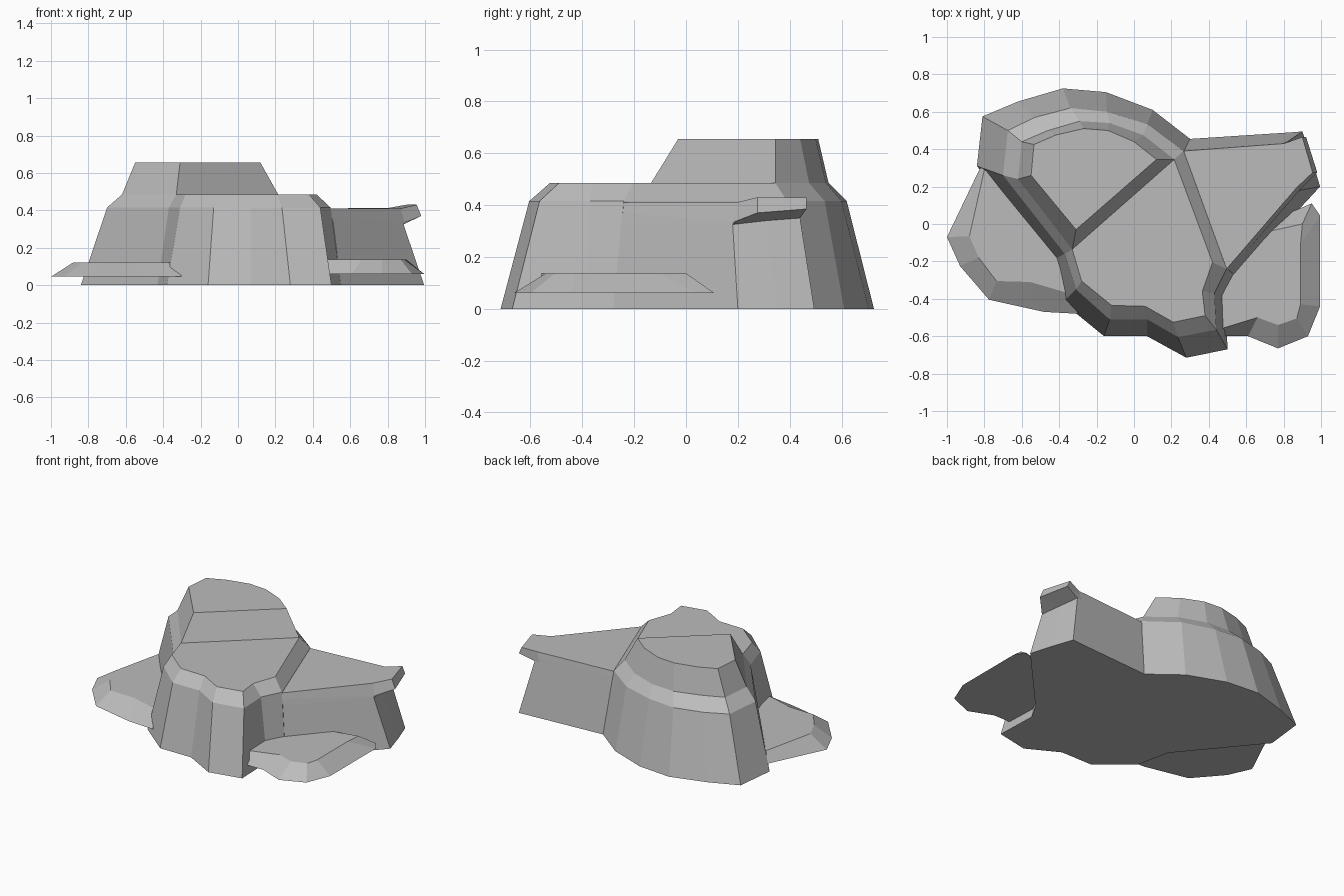
import bpy
import bmesh

default_cube = bpy.data.objects.get("Cube")
if default_cube:
    bpy.data.objects.remove(default_cube, do_unlink=True)

# One plain stone colour
stone = bpy.data.materials.new("grey_stone")
stone.use_nodes = True
stone_colour = (.5, .5, .5, 1)
stone.diffuse_color = stone_colour
stone.node_tree.nodes["Principled BSDF"].inputs["Base Color"].default_value = stone_colour


def level(outline, height):
    """Lift a flat outline to one height."""
    return [(x, y, height) for x, y in outline]


def loft(name, rows):
    """Skin a stack of outlines with equal point counts and cap both ends."""
    mesh = bpy.data.meshes.new(name)
    bm = bmesh.new()
    rings = [[bm.verts.new(point) for point in row] for row in rows]
    count = len(rings[0])
    for lower, upper in zip(rings, rings[1:]):
        for i in range(count):
            j = (i + 1) % count
            bm.faces.new((lower[i], lower[j], upper[j], upper[i]))
    bm.faces.new(list(reversed(rings[0])))
    bm.faces.new(rings[-1])
    bmesh.ops.recalc_face_normals(bm, faces=bm.faces[:])
    bm.to_mesh(mesh)
    bm.free()
    mesh.materials.append(stone)
    rock = bpy.data.objects.new(name, mesh)
    bpy.context.collection.objects.link(rock)
    return rock


# Main boulder: sloping wall with a chamfered rim
foot = [(-.84, .31), (-.43, -.19), (-.38, -.42), (-.16, -.6), (.07, -.6),
        (.28, -.715), (.5, -.67), (.49, -.39), (.55, -.28), (.3, .455),
        (.1, .61), (-.15, .705), (-.38, .725), (-.62, .655), (-.81, .575)]
shoulder = [(-.7, .26), (-.37, -.16), (-.31, -.35), (-.13, -.51), (.07, -.51),
            (.235, -.605), (.44, -.565), (.43, -.37), (.495, -.24), (.265, .39),
            (.07, .535), (-.145, .6), (-.34, .62), (-.53, .57), (-.675, .5)]
rim = [(-.62, .24), (-.33, -.135), (-.28, -.305), (-.12, -.435), (.06, -.44),
       (.21, -.525), (.38, -.49), (.365, -.36), (.42, -.205), (.215, .345),
       (.05, .475), (-.13, .54), (-.29, .55), (-.46, .5), (-.6, .44)]
loft("main_boulder", [level(foot, 0), level(shoulder, .415), level(rim, .485)])

# Upper block rises from the rear part of the rim
summit = [(-.55, .26), (-.31, -.03), (.12, .345), (0, .44),
          (-.14, .5), (-.27, .51), (-.42, .475), (-.535, .425)]
loft("upper_block", [level(rim[:2] + rim[9:], .485), level(summit, .655)])

# Side slab: leaning walls under an overhanging lip
slab_foot = [(.2, .1), (.55, -.28), (.995, .2), (.95, .35),
             (.9, .495), (.84, .49), (.3, .455)]
slab_neck = [(.2, .1, .33), (.51, -.25, .33), (.885, .18, .325), (.85, .31, .34),
             (.82, .44, .35), (.78, .438, .35), (.27, .4, .34)]
slab_lip = [(.2, .1, .37), (.5, -.245, .37), (.89, .185, .335), (.98, .275, .37),
            (.92, .465, .385), (.8, .436, .38), (.267, .395, .37)]
slab_top = [(.2, .1, .41), (.495, -.24, .41), (.87, .195, .41), (.955, .275, .43),
            (.9, .465, .43), (.8, .43, .412), (.265, .39, .41)]
loft("side_slab", [level(slab_foot, 0), slab_neck, slab_lip, slab_top])

# Low ledge at the front beneath the slab
ledge_under = [(.4, -.6), (.61, -.6), (.77, -.665), (.93, -.6),
               (.995, -.44), (.995, .045), (.95, .11), (.45, -.1)]
ledge_top = [(.4, -.58), (.66, -.5), (.77, -.54), (.87, -.505),
             (.89, -.43), (.89, -.11), (.9, 0), (.45, -.1)]
loft("front_ledge", [level(ledge_under, .06), level(ledge_top, .137)])

# Low ledge on the opposite side
shelf_under = [(-.82, .305), (-1, -.07), (-.93, -.225), (-.775, -.405),
               (-.48, -.47), (-.3, -.48), (-.3, 0)]
shelf_top = [(-.8, .29), (-.88, -.065), (-.83, -.18), (-.735, -.305),
             (-.555, -.31), (-.35, -.37), (-.3, 0)]
loft("side_ledge", [level(shelf_under, .045), level(shelf_top, .122)])
